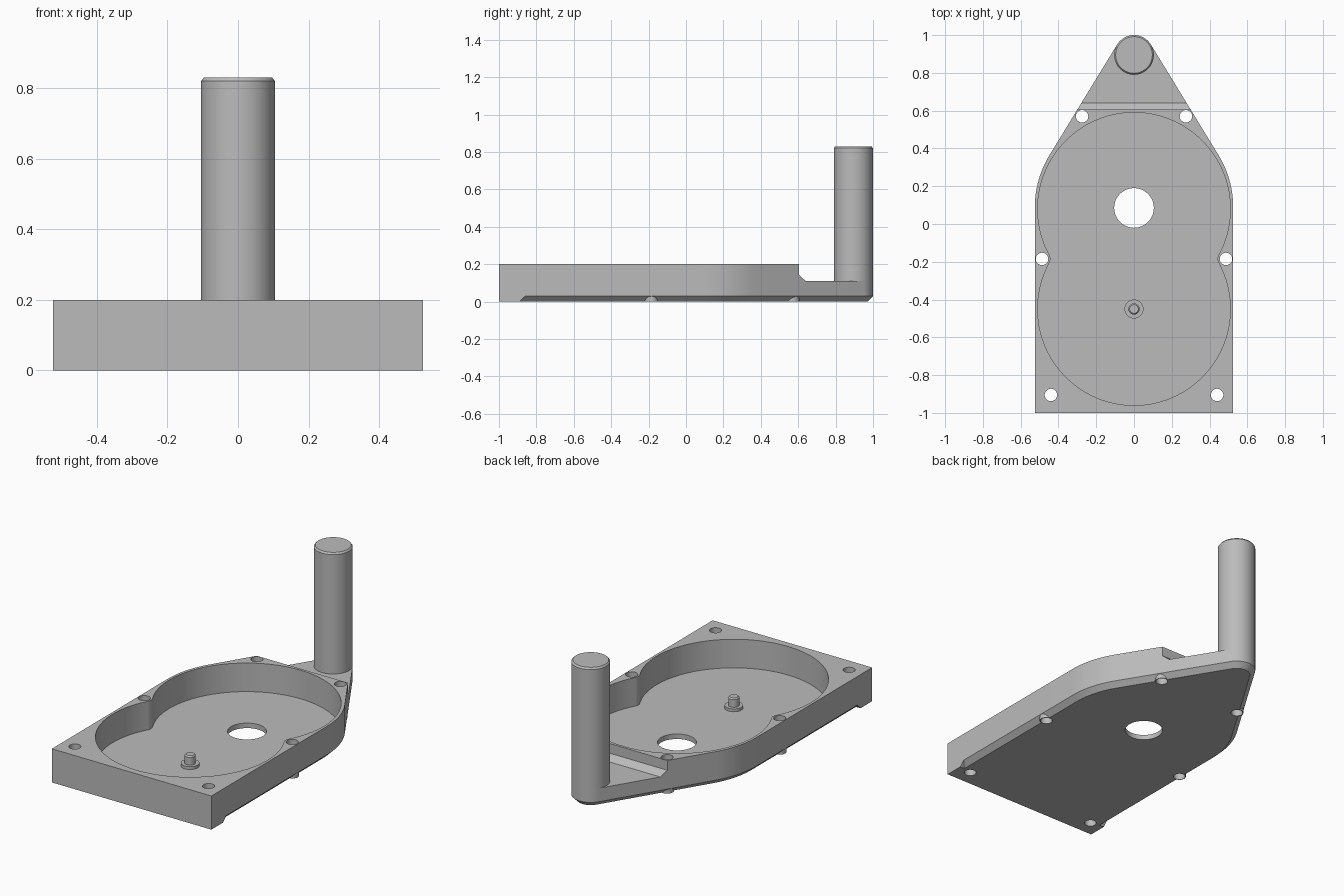
import bpy, bmesh
from math import sin, cos, asin, atan2, pi, radians
from mathutils import Vector

if "Cube" in bpy.data.objects:
    bpy.data.objects.remove(bpy.data.objects["Cube"])

grey = bpy.data.materials.new("plain grey")
grey.use_nodes = True
grey.diffuse_color = (0.5, 0.5, 0.5, 1)
grey.node_tree.nodes["Principled BSDF"].inputs["Base Color"].default_value = (0.5, 0.5, 0.5, 1)

HALF, BIG_Y, POST_Y, POST_R = 0.525, 0.09, 0.895, 0.105
FLOOR, TOP, CHAMFER = 0.03, 0.2, 0.03
EDGE_SCREWS = [(s * x, y) for s in (1, -1) for x, y in ((0.487, -0.185), (0.275, 0.57))]
CORNER_SCREWS = [(s * 0.44, -0.905) for s in (1, -1)]


def arc(cx, cy, r, a, b, n):
    return [(cx + r * cos(a + (b - a) * i / n), cy + r * sin(a + (b - a) * i / n))
            for i in range(n + 1)]


def loft(name, rings):
    """Solid from stacked rings of equal length."""
    bm = bmesh.new()
    loops = [[bm.verts.new(p) for p in ring] for ring in rings]
    n = len(loops[0])
    for lo, hi in zip(loops, loops[1:]):
        for i in range(n):
            j = (i + 1) % n
            bm.faces.new((lo[i], lo[j], hi[j], hi[i]))
    bm.faces.new(loops[0][::-1])
    bm.faces.new(loops[-1])
    bmesh.ops.remove_doubles(bm, verts=bm.verts[:], dist=0.0001)
    bmesh.ops.recalc_face_normals(bm, faces=bm.faces[:])
    mesh = bpy.data.meshes.new(name)
    bm.to_mesh(mesh)
    bm.free()
    mesh.materials.append(grey)
    ob = bpy.data.objects.new(name, mesh)
    bpy.context.collection.objects.link(ob)
    return ob


def prism(name, outline, z0, z1):
    return loft(name, [[(x, y, z) for x, y in outline] for z in (z0, z1)])


def turned(name, x, y, profile, n=48):
    """Round part from (radius, height) pairs."""
    return loft(name, [[(px, py, z) for px, py in arc(x, y, r, 0, 2 * pi, n)[:-1]]
                       for r, z in profile])


def activate(ob):
    bpy.ops.object.select_all(action='DESELECT')
    ob.select_set(True)
    bpy.context.view_layer.objects.active = ob


def combine(target, tool, operation):
    mod = target.modifiers.new("combine", 'BOOLEAN')
    mod.operation, mod.solver, mod.object = operation, 'EXACT', tool
    activate(target)
    bpy.ops.object.modifier_apply(modifier=mod.name)
    bpy.data.objects.remove(tool)


# Housing: straight front, rounded shoulders tapering to a small round tip
TANGENT = asin((HALF - POST_R) / (POST_Y - BIG_Y))


def outline(inset, corner_y):
    right = [(HALF, -1), (HALF, corner_y), (HALF - inset, corner_y)]
    right += arc(0, BIG_Y, HALF - inset, 0, TANGENT, 14)
    right += arc(0, POST_Y, POST_R - inset, TANGENT, pi / 2, 14)
    return right + [(-x, y) for x, y in right[-2::-1]]


housing = loft("housing", [
    [(x, y, 0) for x, y in outline(CHAMFER, -0.89)],
    [(x, y, CHAMFER) for x, y in outline(0, -0.86)],
    [(x, y, TOP) for x, y in outline(0, -0.86)]])

# Low arm behind the housing, with a sloped foot at the step
step = [(0.605, 0.3), (0.605, 0.142), (0.64, 0.11), (1.2, 0.11), (1.2, 0.3)]
combine(housing, loft("step_cutter", [[(x, y, z) for y, z in step] for x in (-1, 1)]),
        'DIFFERENCE')

# Screw bosses across the bottom chamfer
for x, y in EDGE_SCREWS:
    combine(housing, turned("boss", x, y, [(0.037, 0), (0.037, 0.06)], 32), 'UNION')

# Pocket: two overlapping circles with rounded necks
UP, LOW, R = 0.08, -0.45, 0.51
neck = Vector((0.487, (UP + LOW) / 2))
reach = Vector((neck.x, neck.y - UP))
a, neck_r = atan2(-reach.y, reach.x), reach.length - R
pocket = arc(0, UP, R, -a, pi + a, 72)
pocket += arc(-neck.x, neck.y, neck_r, a, -a, 10)[1:-1]
pocket += arc(0, LOW, R, pi - a, 2 * pi + a, 72)
pocket += arc(neck.x, neck.y, neck_r, pi + a, pi - a, 10)[1:-1]
combine(housing, prism("pocket_cutter", pocket, FLOOR, 0.4), 'DIFFERENCE')

# Shaft opening and screw holes
combine(housing, turned("shaft_cutter", 0, 0.085, [(0.105, -0.1), (0.105, 0.4)]), 'DIFFERENCE')
for x, y in EDGE_SCREWS + CORNER_SCREWS:
    combine(housing, turned("screw_cutter", x, y, [(0.033, -0.1), (0.033, 0.4)], 32),
            'DIFFERENCE')

# Tall post on the arm, and small stepped pin in the pocket
post = turned("post", 0, POST_Y, [(POST_R, 0.11), (POST_R, 0.82), (0.097, 0.83)], 56)
collar = turned("pin_collar", 0, LOW, [(0.05, FLOOR), (0.05, 0.047)], 32)
pin = turned("pin", 0, LOW, [(0.03, 0.047), (0.03, 0.093), (0.023, 0.1)], 32)

for ob in (housing, post, collar, pin):
    activate(ob)
    bpy.ops.object.shade_smooth_by_angle(angle=radians(25))
